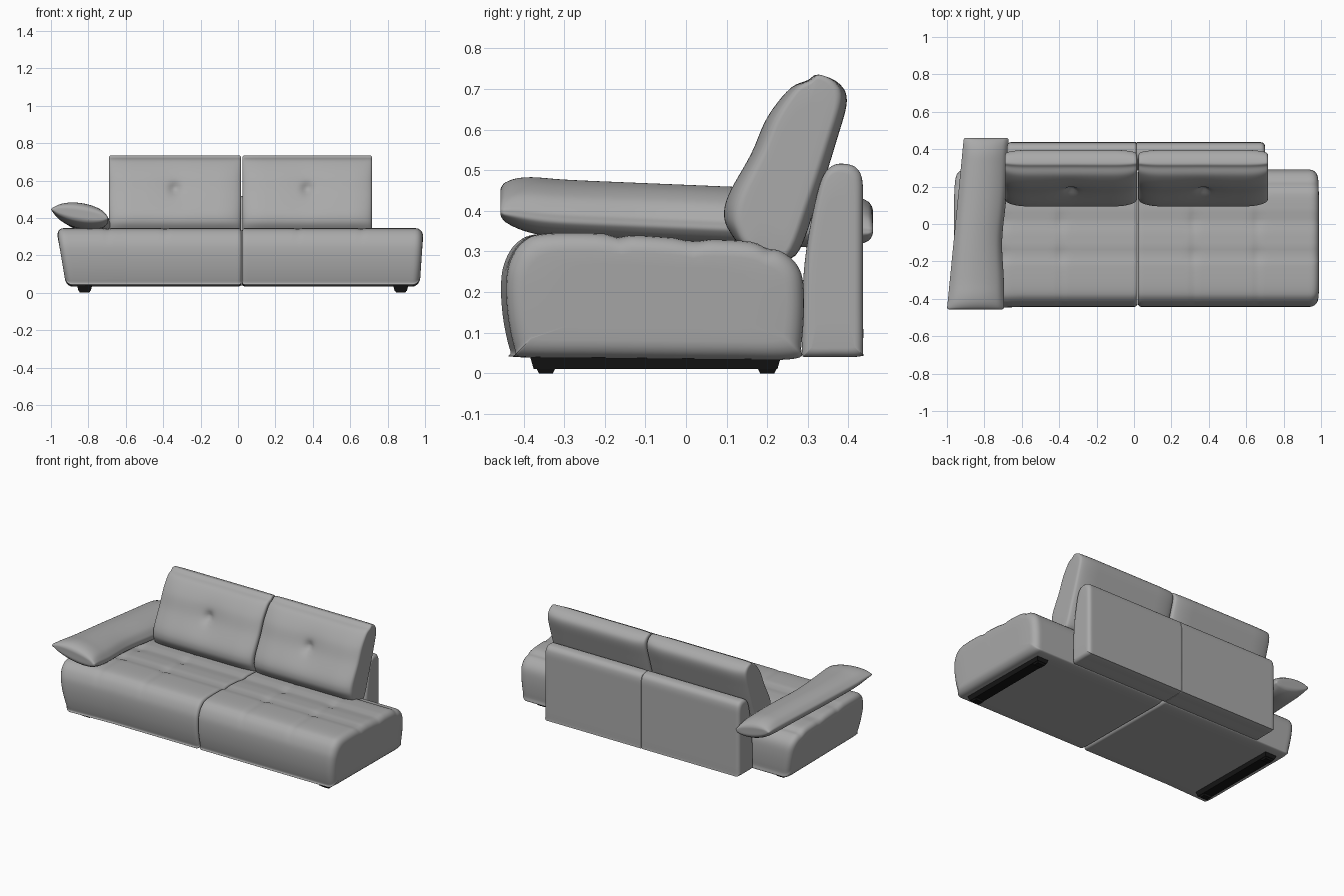
import bpy, bmesh, math

if "Cube" in bpy.data.objects:
    bpy.data.objects.remove(bpy.data.objects["Cube"], do_unlink=True)


def material(name, value):
    m = bpy.data.materials.new(name)
    m.use_nodes = True
    m.diffuse_color = (value, value, value, 1)
    m.node_tree.nodes["Principled BSDF"].inputs["Base Color"].default_value = (value, value, value, 1)
    return m


leather = material("grey leather", 0.4)
black = material("black base", 0.008)


def spline(points, steps=6):
    """Smooth closed curve through the profile points."""
    out, n = [], len(points)
    for i in range(n):
        p = [points[(i + k) % n] for k in (-1, 0, 1, 2)]
        for s in range(steps):
            t = s / steps
            out.append([b + 0.5 * t * (c - a + t * (2 * a - 5 * b + 4 * c - d + t * (3 * (b - c) + d - a)))
                        for a, b, c, d in zip(*p)])
    return out


def finish(name, bm, mat):
    bmesh.ops.recalc_face_normals(bm, faces=bm.faces)
    me = bpy.data.meshes.new(name)
    bm.to_mesh(me)
    bm.free()
    me.materials.append(mat)
    ob = bpy.data.objects.new(name, me)
    bpy.context.collection.objects.link(ob)
    bpy.ops.object.select_all(action="DESELECT")
    ob.select_set(True)
    bpy.context.view_layer.objects.active = ob
    bpy.ops.object.shade_smooth_by_angle(angle=math.radians(50))
    return ob


def loft(name, profile, a, b, ra, rb, along="x", deform=None, count=56):
    """Sweep a closed profile from a to b with rounded, capped ends."""
    ring = spline(profile)
    us, vs = zip(*ring)
    cu, cv = (min(us) + max(us)) / 2, (min(vs) + max(vs)) / 2
    hu, hv = max(us) - cu, max(vs) - cv

    def end(pos, r, sign):
        rows = [(pos, k * (1 - r / hu), k * (1 - r / hv)) for k in (0.05, 0.35, 0.7)]
        for i in range(6):
            t = math.pi / 2 * (1 - i / 5)
            inset = r * (1 - math.cos(t)) if i else r
            inset = r * (1 - math.cos(t))
            rows.append((pos + sign * r * (1 - math.sin(t)), 1 - inset / hu, 1 - inset / hv))
        return rows

    lo, hi = a + ra, b - rb
    middle = [(lo + (hi - lo) * i / count, 1, 1) for i in range(1, count)]
    rows = end(a, ra, 1) + middle + end(b, rb, -1)[::-1]
    bm = bmesh.new()
    loops = []
    for pos, su, sv in rows:
        loop = []
        for u, v in ring:
            u, v = cu + (u - cu) * su, cv + (v - cv) * sv
            co = (pos, u, v) if along == "x" else (u, pos, v)
            loop.append(bm.verts.new(deform(*co) if deform else co))
        loops.append(loop)
    for p, q in zip(loops, loops[1:]):
        for i in range(len(p)):
            j = (i + 1) % len(p)
            bm.faces.new((p[i], p[j], q[j], q[i]))
    bm.faces.new(loops[0])
    bm.faces.new(loops[-1])
    return finish(name, bm, leather)


def bump(d, width):
    return math.exp(-(d / width) ** 2)


# Seat: two long blocks with tufted tops
seat_profile = [(-0.405, 0.04), (-0.42, 0.055), (-0.437, 0.13), (-0.443, 0.21), (-0.435, 0.27),
                (-0.405, 0.32), (-0.35, 0.343), (-0.2, 0.344), (0, 0.332), (0.16, 0.324),
                (0.235, 0.3), (0.28, 0.255), (0.291, 0.18), (0.284, 0.07), (0.268, 0.036),
                (0.1, 0.034), (-0.2, 0.037)]
cross_seams = (-0.7, -0.39, 0.32, 0.66)
long_seams = (-0.165, 0.015, 0.2)


def tuft(x, y, z):
    top = min(1, max(0, (z - 0.24) / 0.06))
    along = max(bump(y - s, 0.02) for s in long_seams)
    across = max(bump(x - s, 0.015) for s in cross_seams)
    button = max(bump(math.hypot(x - s, y - t), 0.035) for s in cross_seams for t in long_seams)
    nz = z - top * (0.009 * along + 0.004 * across + 0.007 * button)
    drop = (0.34 - z) / 0.3
    if x < -0.6:
        k = (-0.6 - x) / 0.37
        x += 0.05 * drop * k
        y -= 0.014 * k * (y < -0.3)
    elif x > 0.8:
        x -= 0.02 * drop * (x - 0.8) / 0.19
    return x, y, nz


loft("seat_right", seat_profile, -0.97, 0.019, 0.04, 0.018, deform=tuft)
loft("seat_left", seat_profile, 0.021, 0.992, 0.018, 0.045, deform=tuft)

# Low back panels
panel_profile = [(0.287, 0.045), (0.285, 0.06), (0.287, 0.2), (0.297, 0.31), (0.32, 0.43), (0.34, 0.49),
                 (0.365, 0.513), (0.395, 0.515), (0.42, 0.505), (0.434, 0.475), (0.436, 0.4),
                 (0.436, 0.2), (0.436, 0.06), (0.43, 0.042), (0.36, 0.04), (0.295, 0.04)]
loft("back_panel_right", panel_profile, -0.68, 0.012, 0.022, 0.004)
loft("back_panel_left", panel_profile, 0.012, 0.7, 0.004, 0.022)

# Leaning back cushions, thinner towards the sides, with one button
cushion_profile = [(0.14, 0.312), (0.11, 0.345), (0.094, 0.385), (0.105, 0.44), (0.16, 0.54), (0.2, 0.63),
                   (0.255, 0.7), (0.3, 0.722), (0.325, 0.735), (0.375, 0.715), (0.396, 0.67),
                   (0.37, 0.57), (0.325, 0.43), (0.27, 0.29), (0.2, 0.3)]


def cushion(name, a, b):
    mid = (a + b) / 2

    def shape(x, y, z):
        edge = min(x - a, b - x) / 0.13
        full = math.sqrt(max(0, 1 - (1 - min(1, max(0, edge))) ** 2))
        axis = 0.185 + (z - 0.3) * 0.37
        y = axis + (y - axis) * (0.7 + 0.3 * full)
        if y < axis:
            d = math.hypot(x - mid, z - 0.555)
            y += 0.024 * bump(d, 0.03) + 0.012 * bump(d, 0.1)
        return x, y, z

    loft(name, cushion_profile, a, b, 0.012, 0.012, deform=shape)


cushion("back_cushion_right", -0.69, 0.016)
cushion("back_cushion_left", 0.024, 0.717)

# Armrest pillow with pinched ends
arm_profile = [(-0.15, 0), (-0.14, 0.018), (-0.1, 0.047), (-0.03, 0.066), (0.05, 0.066), (0.115, 0.048),
               (0.145, 0.018), (0.15, 0), (0.145, -0.018), (0.11, -0.045), (0.04, -0.064),
               (-0.04, -0.062), (-0.105, -0.042), (-0.14, -0.016)]


def arm_shape(x, y, z):
    t = (y + 0.457) / 0.917
    near = min(1, max(0, min(y + 0.457, 0.46 - y) / 0.11))
    pinch = 0.35 + 0.65 * math.sqrt(1 - (1 - near) ** 2)
    s = x / 0.3 + 0.5
    outer, inner = -1 + 0.09 * t, -0.695 + 0.025 * t - 0.02 * bump(t - 0.4, 0.2)
    centre = 0.412 - 0.038 * t + 0.01 * bump(t, 0.1)
    return outer + (inner - outer) * s, y, centre + z * pinch - 0.16 * x


loft("armrest", arm_profile, -0.457, 0.46, 0.012, 0.012, along="y", deform=arm_shape)


# Black base rails with small feet
def block(name, x, y, z0, z1, wx, wy, taper):
    bm = bmesh.new()
    bmesh.ops.create_cube(bm, size=1)
    for v in bm.verts:
        low = v.co.z < 0
        k = taper if low else 0
        v.co = (x + v.co.x * (wx - k), y + v.co.y * (wy - k), z0 if low else z1)
    finish(name, bm, black)


for side, x in (("right", -0.82), ("left", 0.87)):
    block("base_rail_" + side, x, -0.075, 0.01, 0.045, 0.085, 0.62, 0.02)
    for place, y in (("front", -0.345), ("back", 0.2)):
        block(f"{place}_foot_{side}", x, y, 0, 0.02, 0.07, 0.055, 0.02)
